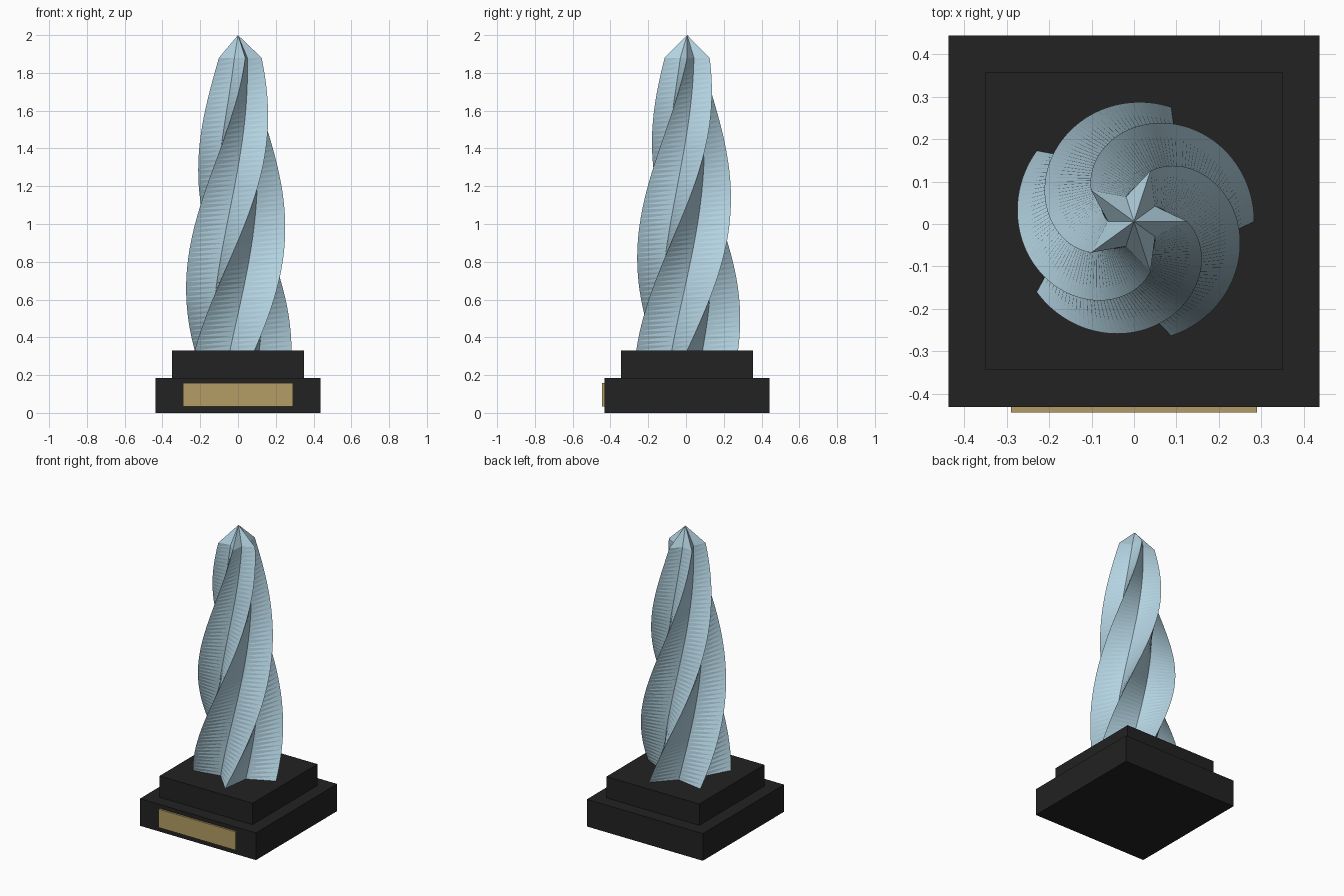
import bpy
import bmesh
from math import cos, sin, pi, radians

cube = bpy.data.objects.get("Cube")
if cube:
    bpy.data.objects.remove(cube, do_unlink=True)

CENTRE_Y = 0.006
SPIRE_BOTTOM, SPIRE_TOP, APEX = 0.33, 1.88, 2.0
LAYERS = 60
POINTS = 5


def make_material(name, colour):
    material = bpy.data.materials.new(name)
    material.use_nodes = True
    rgba = (*colour, 1)
    material.diffuse_color = rgba
    material.node_tree.nodes["Principled BSDF"].inputs["Base Color"].default_value = rgba
    return material


glass = make_material("pale blue glass", (0.45, 0.65, 0.75))
black = make_material("black stone", (0.016, 0.016, 0.016))
brass = make_material("brass", (0.46, 0.34, 0.13))


def finish(bm, name, material):
    bmesh.ops.recalc_face_normals(bm, faces=bm.faces)
    mesh = bpy.data.meshes.new(name)
    bm.to_mesh(mesh)
    bm.free()
    mesh.materials.append(material)
    obj = bpy.data.objects.new(name, mesh)
    bpy.context.collection.objects.link(obj)
    return obj


def make_box(name, low, high, material):
    bm = bmesh.new()
    bmesh.ops.create_cube(bm, size=1)
    for v in bm.verts:
        v.co = [a + (c + 0.5) * (b - a) for a, b, c in zip(low, high, v.co)]
    return finish(bm, name, material)


# Stepped plinth
def make_step(name, half, bottom, top):
    make_box(name, (-half, CENTRE_Y - half, bottom),
             (half, CENTRE_Y + half, top), black)


make_step("plinth_lower", 0.437, 0, 0.185)
make_step("plinth_upper", 0.35, 0.185, SPIRE_BOTTOM)

# Name plate on the front of the lower step
front = CENTRE_Y - 0.437
make_box("front_plate", (-0.29, front - 0.0125, 0.033),
         (0.29, front, 0.158), brass)

# Twisted, tapering star spire with a faceted tip
bm = bmesh.new()
rings = []
for layer in range(LAYERS + 1):
    t = layer / LAYERS
    radius = 0.283 - 0.158 * t * t
    z = SPIRE_BOTTOM + t * (SPIRE_TOP - SPIRE_BOTTOM)
    ring = []
    for i in range(2 * POINTS):
        angle = i * pi / POINTS + t * radians(144)
        r = radius * (0.49 if i % 2 else 1)
        ring.append(bm.verts.new((r * cos(angle), CENTRE_Y + r * sin(angle), z)))
    rings.append(ring)

count = 2 * POINTS
for lower, upper in zip(rings, rings[1:]):
    for i in range(count):
        j = (i + 1) % count
        bm.faces.new((lower[i], lower[j], upper[j]))
        bm.faces.new((lower[i], upper[j], upper[i]))

tip = bm.verts.new((0, CENTRE_Y, APEX))
for i in range(count):
    bm.faces.new((rings[-1][i], rings[-1][(i + 1) % count], tip))
bm.faces.new(rings[0][::-1])
finish(bm, "twisted_star_spire", glass)
